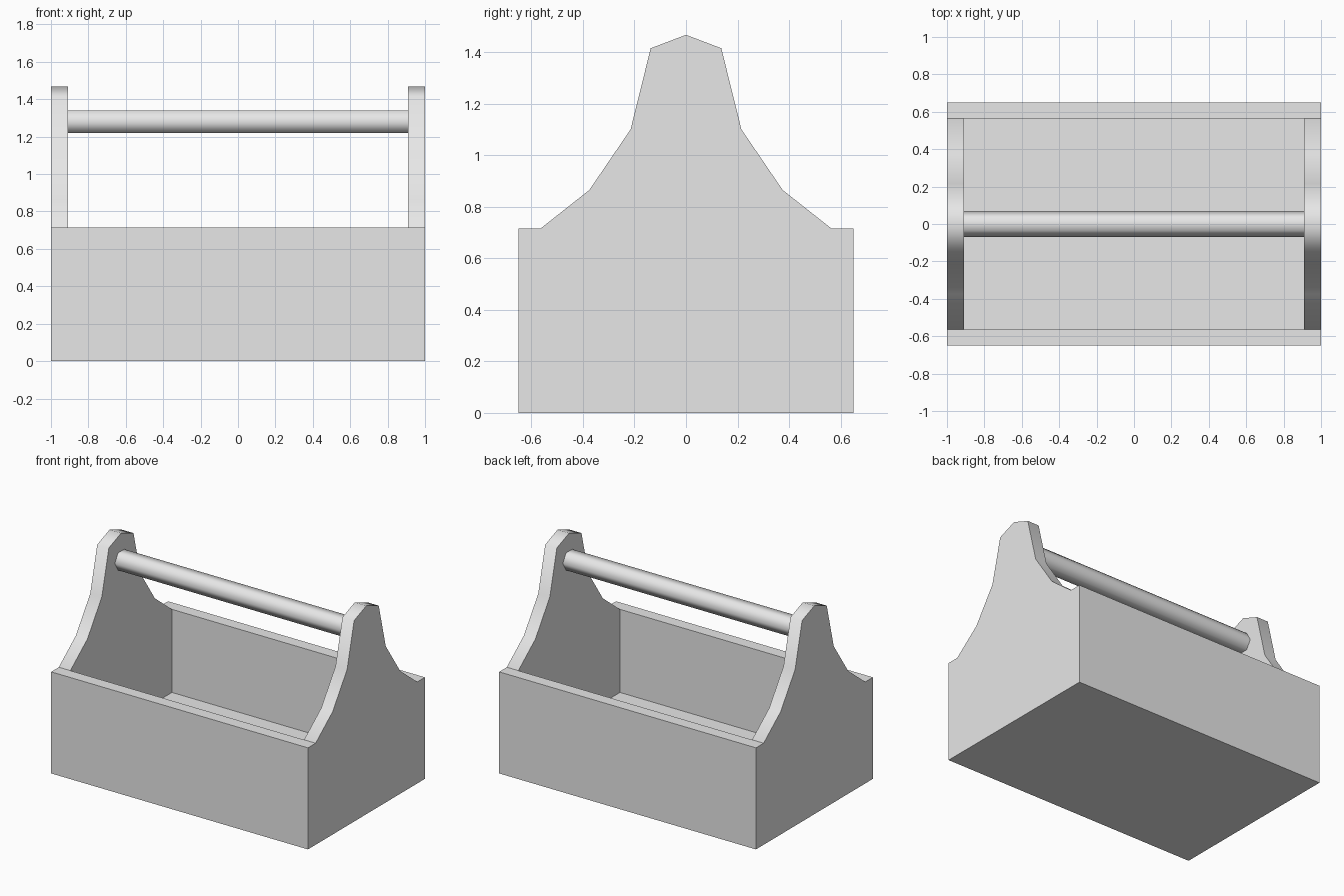
import bpy, bmesh, math

if "Cube" in bpy.data.objects:
    bpy.data.objects.remove(bpy.data.objects["Cube"], do_unlink=True)

LENGTH, HALF_W, INNER_W, INNER_X = 1.0, 0.65, 0.565, 0.91
RIM, FLOOR = 0.715, 0.13

wood = bpy.data.materials.new("plain grey")
wood.use_nodes = True
grey = (0.8, 0.8, 0.8, 1)
wood.diffuse_color = grey
wood.node_tree.nodes["Principled BSDF"].inputs["Base Color"].default_value = grey


def extrude_x(name, profile, x0, x1, smooth=False):
    """Extrude a closed (y, z) outline from x0 to x1."""
    bm = bmesh.new()
    face = bm.faces.new([bm.verts.new((x0, y, z)) for y, z in profile])
    grown = bmesh.ops.extrude_face_region(bm, geom=[face])["geom"]
    verts = [g for g in grown if isinstance(g, bmesh.types.BMVert)]
    bmesh.ops.translate(bm, verts=verts, vec=(x1 - x0, 0, 0))
    bmesh.ops.recalc_face_normals(bm, faces=bm.faces)
    mesh = bpy.data.meshes.new(name)
    bm.to_mesh(mesh)
    bm.free()
    mesh.materials.append(wood)
    obj = bpy.data.objects.new(name, mesh)
    bpy.context.collection.objects.link(obj)
    if smooth:
        bpy.ops.object.select_all(action='DESELECT')
        obj.select_set(True)
        bpy.context.view_layer.objects.active = obj
        bpy.ops.object.shade_smooth_by_angle(angle=math.radians(65))
    return obj


def rect(y0, y1, z0, z1):
    return [(y0, z0), (y1, z0), (y1, z1), (y0, z1)]


# Long side walls and floor
extrude_x("front_wall", rect(-HALF_W, -INNER_W, 0, RIM), -LENGTH, LENGTH)
extrude_x("back_wall", rect(INNER_W, HALF_W, 0, RIM), -LENGTH, LENGTH)
extrude_x("floor", rect(-INNER_W, INNER_W, 0, FLOOR), -INNER_X, INNER_X)

# End panels rising in a curve to the handle
half = [(INNER_W, 0), (INNER_W, RIM), (0.375, 0.865), (0.215, 1.10), (0.137, 1.415)]
outline = half + [(0, 1.467)] + [(-y, z) for y, z in reversed(half)]
extrude_x("right_end_panel", outline, -LENGTH, -INNER_X, smooth=True)
extrude_x("left_end_panel", outline, INNER_X, LENGTH, smooth=True)

# Six-sided carrying bar
bar = [(0.07 * math.cos(i * math.pi / 3), 1.28 + 0.07 * math.sin(i * math.pi / 3))
       for i in range(6)]
extrude_x("handle", bar, -INNER_X, INNER_X, smooth=True)
